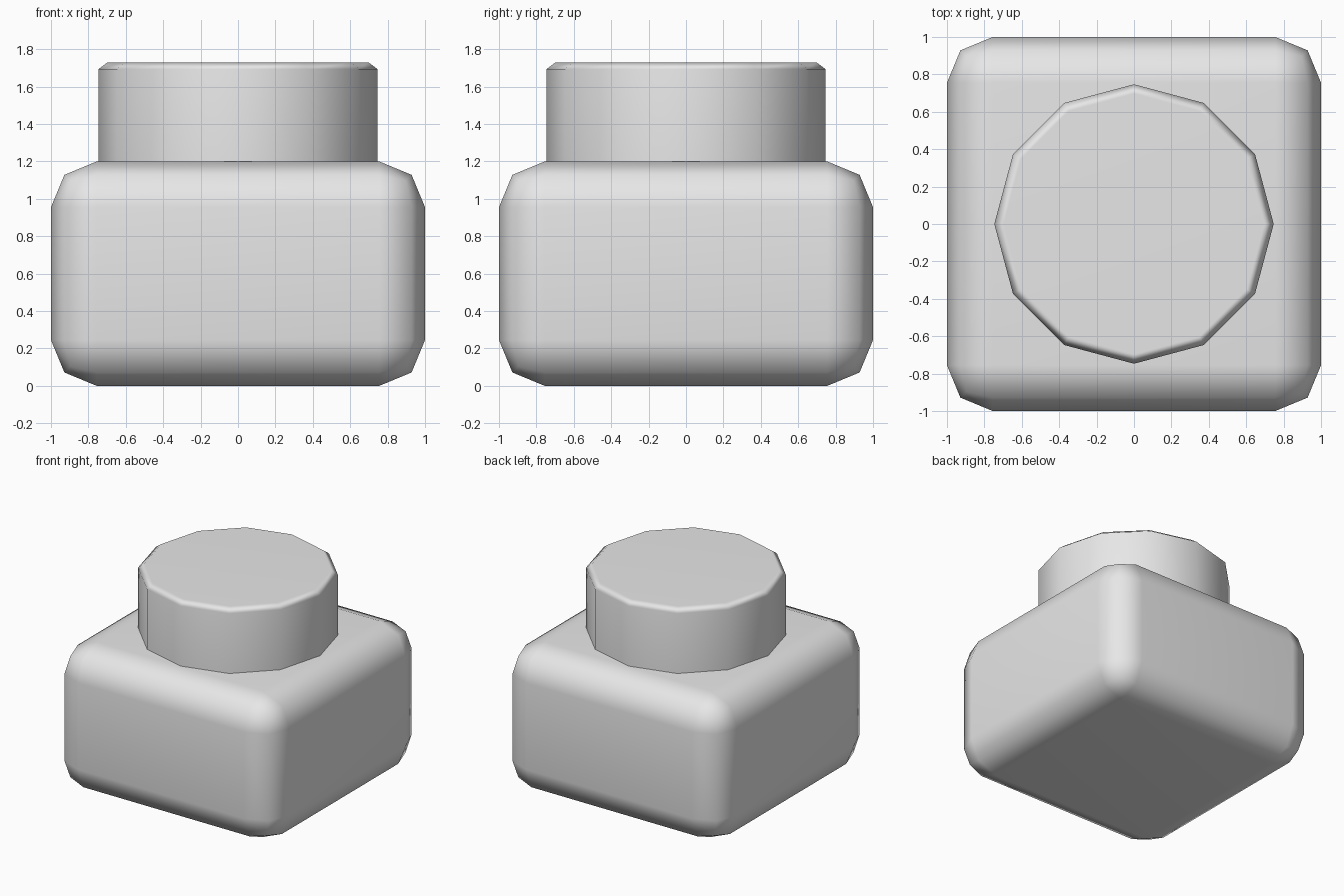
import bpy, bmesh
from math import radians

default_cube = bpy.data.objects.get("Cube")
if default_cube:
    bpy.data.objects.remove(default_cube, do_unlink=True)

# One plain grey for the whole model
grey = bpy.data.materials.new("plain_grey")
colour = (0.8, 0.8, 0.8, 1.0)
grey.use_nodes = True
grey.diffuse_color = colour
bsdf = next(n for n in grey.node_tree.nodes if n.type == 'BSDF_PRINCIPLED')
bsdf.inputs["Base Color"].default_value = colour


def finish(name, bm, z, bevel=0.0):
    """Turn a bmesh into a smooth shaded object, optionally rounded."""
    mesh = bpy.data.meshes.new(name)
    bm.to_mesh(mesh)
    bm.free()
    mesh.materials.append(grey)
    obj = bpy.data.objects.new(name, mesh)
    obj.location.z = z
    bpy.context.collection.objects.link(obj)
    bpy.ops.object.select_all(action='DESELECT')
    obj.select_set(True)
    bpy.context.view_layer.objects.active = obj
    if bevel:
        mod = obj.modifiers.new("rounded_edges", 'BEVEL')
        mod.width = bevel
        mod.segments = 2
        bpy.ops.object.shade_smooth()
    else:
        bpy.ops.object.shade_smooth_by_angle(angle=radians(65))
    weighted = obj.modifiers.new("flat_panels", 'WEIGHTED_NORMAL')
    weighted.keep_sharp = True
    return obj


# Bottle body: a square block with broad rounded edges
body_height = 1.2
bm = bmesh.new()
bmesh.ops.create_cube(bm, size=2)
bmesh.ops.scale(bm, vec=(1, 1, body_height / 2), verts=bm.verts)
finish("bottle_body", bm, body_height / 2, bevel=0.245)

# Cap: twelve-sided drum with a thin chamfer round the top
base, shoulder = 1.19, 1.693
bm = bmesh.new()
bmesh.ops.create_cone(bm, cap_ends=True, segments=12, radius1=0.747,
                      radius2=0.747, depth=shoulder - base)
bm.normal_update()
top = [f for f in bm.faces if f.normal.z > 0.9]
bmesh.ops.inset_individual(bm, faces=top, thickness=0.05, depth=0.037)
finish("bottle_cap", bm, (base + shoulder) / 2)
